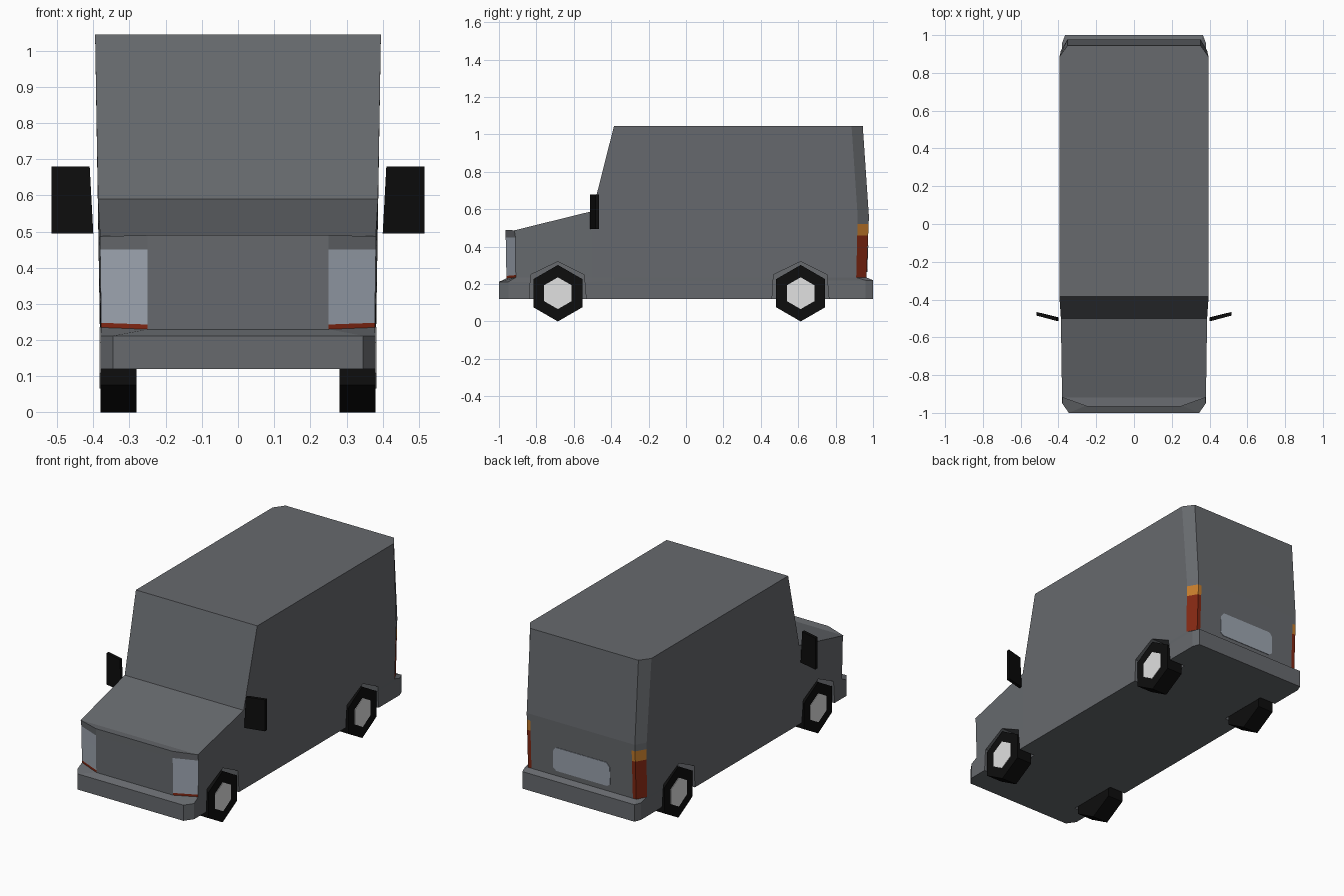
import bpy, bmesh, math
from mathutils import Vector

if "Cube" in bpy.data.objects:
    bpy.data.objects.remove(bpy.data.objects["Cube"])


def material(name, rgb):
    m = bpy.data.materials.new(name)
    m.diffuse_color = (*rgb, 1)
    m.use_nodes = True
    m.node_tree.nodes["Principled BSDF"].inputs["Base Color"].default_value = m.diffuse_color
    return m


PAINT = material("grey_paint", (0.135, 0.143, 0.155))
GLASS = material("lamp_glass", (0.34, 0.38, 0.44))
RED = material("red_lamp", (0.22, 0.02, 0.006))
AMBER = material("amber_lamp", (0.55, 0.2, 0.025))
BLACK = material("black_rubber", (0.004, 0.004, 0.004))
HUB = material("hub_silver", (0.75, 0.75, 0.75))


def finish(name, bm, *mats):
    bmesh.ops.recalc_face_normals(bm, faces=bm.faces)
    me = bpy.data.meshes.new(name)
    bm.to_mesh(me)
    bm.free()
    for m in mats:
        me.materials.append(m)
    ob = bpy.data.objects.new(name, me)
    bpy.context.collection.objects.link(ob)
    return ob


def prism(bm, points, offset):
    """Solid between a polygon and its copy moved by offset."""
    a = [bm.verts.new(p) for p in points]
    b = [bm.verts.new(Vector(p) + Vector(offset)) for p in points]
    bm.faces.new(a)
    bm.faces.new(b[::-1])
    for i in range(len(a)):
        j = (i + 1) % len(a)
        bm.faces.new((a[i], b[i], b[j], a[j]))


# Body half sections, front to back: floor, bumper edge, base, waist, top
stations = [
    [(.345, -1, .12), (.345, -1, .212), (.25, -.96, .23), (.25, -.964, .45), (.25, -.965, .49)],
    [(.38, -.95, .12), (.38, -.95, .212), (.378, -.91, .235), (.381, -.912, .45), (.381, -.918, .487)],
    [(.38, -.5, .12), (.382, -.5, .212), (.382, -.5, .235), (.386, -.5, .5), (.387, -.5, .59)],
    [(.38, -.385, .12), (.382, -.385, .215), (.382, -.385, .235), (.387, -.385, .55), (.395, -.385, 1.045)],
    [(.38, .96, .12), (.38, .96, .22), (.382, .91, .235), (.387, .918, .56), (.395, .885, 1.045)],
    [(.365, 1, .12), (.365, 1, .22), (.352, .965, .235), (.352, .978, .56), (.352, .945, 1.045)],
]
stations.append([(min(x, .33), y, z) for x, y, z in stations[-1]])

bm = bmesh.new()
rings = []
for floor, bumper, base, waist, top in stations:
    mid = [Vector(base).lerp(Vector(waist), t) for t in (.06, .69, .88)]
    half = [Vector(p) for p in (floor, bumper, base, *mid, waist, top)]
    full = half + [Vector((-p.x, p.y, p.z)) for p in reversed(half)]
    rings.append([bm.verts.new(p) for p in full])
n = 8
front_lamp = {2: 2, 3: 1, 4: 1, 5: 1}
rear_lamp = {2: 2, 3: 2, 4: 3}
for s, (a, b) in enumerate(zip(rings, rings[1:])):
    for k in range(2 * n):
        j = (k + 1) % (2 * n)
        f = bm.faces.new((a[k], a[j], b[j], b[k]))
        row = k if k < n else 2 * n - 2 - k
        lamps = front_lamp if s == 0 else rear_lamp if s >= 4 else {}
        f.material_index = lamps.get(row, 0)
for r in (rings[0], rings[-1]):
    for k in range(n - 1):
        bm.faces.new((r[k], r[k + 1], r[2 * n - 2 - k], r[2 * n - 1 - k]))
body = finish("van_body", bm, PAINT, GLASS, RED, AMBER)

# Wheel arches cut into the body
AXLES = (-.685, .613)
bm = bmesh.new()
for cy in AXLES:
    for side in (-1, 1):
        arch = [(-.157, .05), (-.145, .25), (0, .32), (.14, .25), (.157, .05)]
        prism(bm, [(side * .275, cy + y, z) for y, z in arch], (side * .2, 0, 0))
cutter = finish("arch_cutter", bm, PAINT)
cutter.hide_render = True
mod = body.modifiers.new("arches", 'BOOLEAN')
mod.operation = 'DIFFERENCE'
mod.solver = 'EXACT'
mod.object = cutter
bpy.context.view_layer.objects.active = body
bpy.ops.object.modifier_apply(modifier=mod.name)
bpy.data.objects.remove(cutter)


def hexagon(x, cy, cz, r):
    return [(x, cy + r * math.sin(i * math.pi / 3), cz + r * math.cos(i * math.pi / 3))
            for i in range(6)]


# Six-sided wheels with hub plates
for cy, end in zip(AXLES, ("front", "rear")):
    for side, hand in ((-1, "left"), (1, "right")):
        bm = bmesh.new()
        prism(bm, hexagon(side * .28, cy, .151, .151), (side * .1, 0, 0))
        finish(f"{end}_{hand}_wheel", bm, BLACK)
        bm = bmesh.new()
        prism(bm, hexagon(side * .378, cy, .151, .085), (side * .005, 0, 0))
        finish(f"{end}_{hand}_hub", bm, HUB)

# Door mirrors, swept forward at the inner edge
for side, hand in ((-1, "left"), (1, "right")):
    bm = bmesh.new()
    outline = [(.4, -.513, .495), (.515, -.485, .495), (.515, -.485, .68), (.41, -.513, .68)]
    prism(bm, [(side * x, y, z) for x, y, z in outline], (0, .019, 0))
    finish(f"{hand}_mirror", bm, BLACK)

# Pale rear plate panel following the tailgate slope
bm = bmesh.new()
half = [(.165, .265), (.185, .28), (.185, .38), (.165, .405)]
outline = half + [(-x, z) for x, z in reversed(half)]
prism(bm, [(x, .963 + .04 * (z - .235), z) for x, z in outline], (0, .005, 0))
finish("rear_plate", bm, GLASS)
